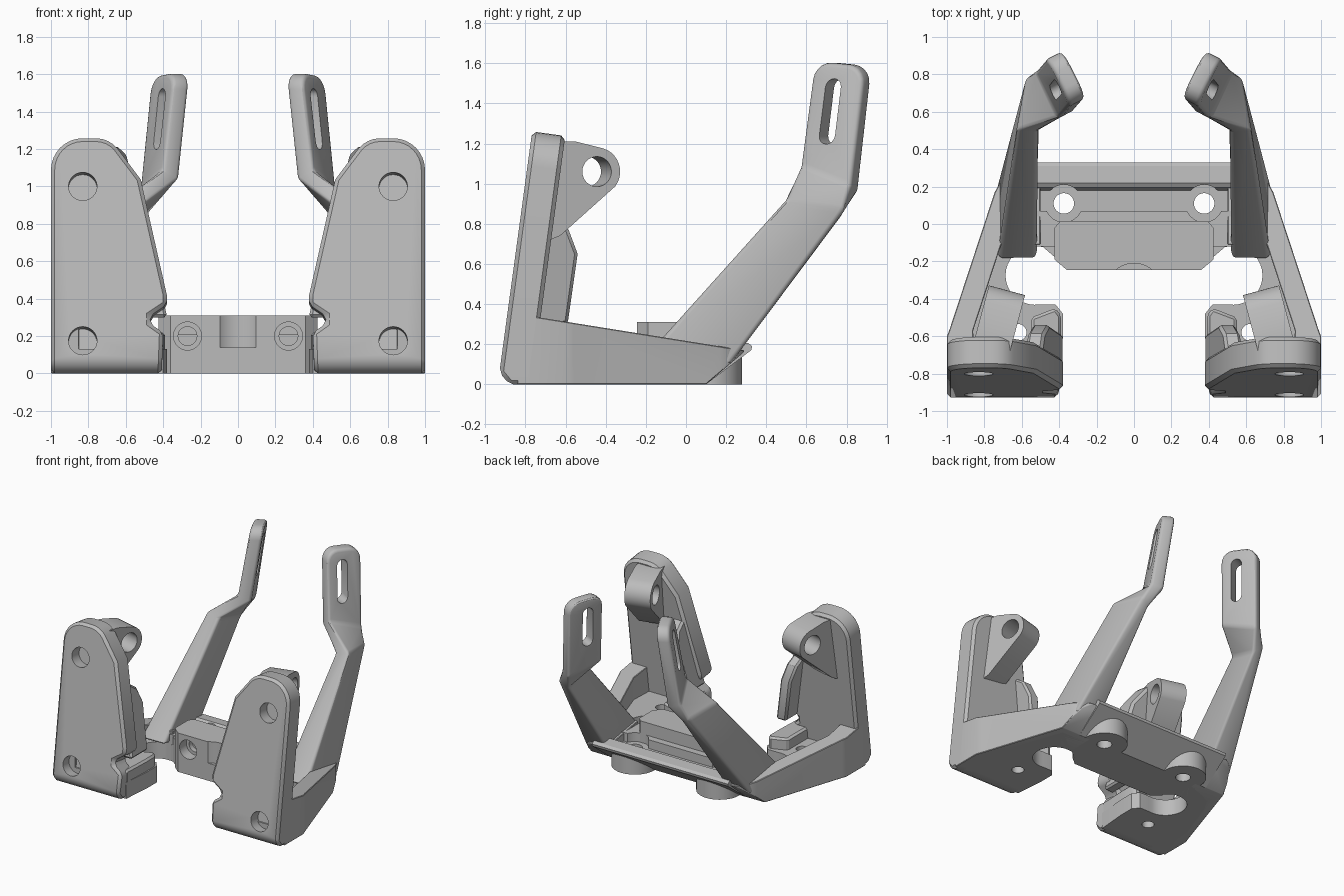
import bpy, bmesh
from math import radians, sin, cos, pi
from mathutils import Vector, Matrix

if "Cube" in bpy.data.objects:
    bpy.data.objects.remove(bpy.data.objects["Cube"])

grey = bpy.data.materials.new("mid grey")
grey.use_nodes = True
grey.diffuse_color = (0.5, 0.5, 0.5, 1)
grey.node_tree.nodes["Principled BSDF"].inputs["Base Color"].default_value = (0.5, 0.5, 0.5, 1)


def arc(cx, cy, r, a0, a1, n=8):
    angles = [radians(a0 + (a1 - a0) * i / n) for i in range(n + 1)]
    return [(cx + r * cos(a), cy + r * sin(a)) for a in angles]


def loft(sections):
    """Closed solid through matching rings of points."""
    bm = bmesh.new()
    rings = [[bm.verts.new(p) for p in s] for s in sections]
    n = len(rings[0])
    bm.faces.new(rings[0])
    bm.faces.new(rings[-1])
    for a, b in zip(rings, rings[1:]):
        for i in range(n):
            j = (i + 1) % n
            bm.faces.new((a[i], a[j], b[j], b[i]))
    bmesh.ops.recalc_face_normals(bm, faces=bm.faces)
    return bm


def prism(pts, lo, hi, place=lambda u, v, t: (u, v, t)):
    return loft([[place(u, v, t) for u, v in pts] for t in (lo, hi)])


def along_x(u, v, t):
    return (t, u, v)


def trim(bm, point, normal):
    """Cut away everything on the normal's side of a plane."""
    geom = bm.verts[:] + bm.edges[:] + bm.faces[:]
    cut = bmesh.ops.bisect_plane(bm, geom=geom, plane_co=point, plane_no=normal, clear_outer=True)
    edges = [e for e in cut["geom_cut"] if isinstance(e, bmesh.types.BMEdge)]
    bmesh.ops.holes_fill(bm, edges=edges)
    bmesh.ops.recalc_face_normals(bm, faces=bm.faces)


def rod(start, end, r):
    """Cylinder between two points."""
    a, b = Vector(start), Vector(end)
    bm = bmesh.new()
    turn = (b - a).to_track_quat("Z", "Y").to_matrix().to_4x4()
    bmesh.ops.create_cone(bm, cap_ends=True, segments=32, radius1=r, radius2=r,
                          depth=(b - a).length, matrix=Matrix.Translation((a + b) / 2) @ turn)
    return bm


def to_object(name, bm):
    mesh = bpy.data.meshes.new(name)
    bm.to_mesh(mesh)
    bm.free()
    obj = bpy.data.objects.new(name, mesh)
    bpy.context.collection.objects.link(obj)
    return obj


def finish(name, bm, bevel=0, segments=1, cuts=(), mirror=True):
    """Bevel, cut, mirror and shade one part."""
    obj = to_object(name, bm)
    obj.data.materials.append(grey)
    bpy.ops.object.select_all(action="DESELECT")
    bpy.context.view_layer.objects.active = obj
    obj.select_set(True)
    if bevel:
        m = obj.modifiers.new("bevel", "BEVEL")
        m.width, m.segments, m.angle_limit = bevel, segments, radians(35)
        bpy.ops.object.modifier_apply(modifier=m.name)
    for cut in cuts:
        cutter = to_object("cutter", cut)
        cutter.hide_render = True
        m = obj.modifiers.new("cut", "BOOLEAN")
        m.operation, m.solver, m.object = "DIFFERENCE", "EXACT", cutter
        bpy.ops.object.modifier_apply(modifier=m.name)
        bpy.data.objects.remove(cutter)
    if mirror:
        m = obj.modifiers.new("mirror", "MIRROR")
        m.use_mirror_merge = False
        bpy.ops.object.modifier_apply(modifier=m.name)
    bpy.ops.object.shade_smooth_by_angle(angle=radians(30))
    return obj


# Leaning front plates with blind screw holes
LEAN, THICK = 0.136, 0.165


def leaning(u, v, t):
    return (u, -0.938 + LEAN * v + t, v - LEAN * t)


outline = [(0.41, -0.05), (0.99, -0.05)] + arc(0.83, 1.09, 0.17, 0, 90)
outline += arc(0.76, 1.11, 0.15, 90, 140, 4)
outline += [(0.52, 1.04), (0.38, 0.42), (0.38, 0.37), (0.47, 0.31), (0.47, 0.27), (0.40, 0.22)]
outline = [(1.0 if u == 0.99 else u, v) for u, v in outline]
plate = prism(outline, 0, THICK, leaning)
trim(plate, (0, 0, 0), (0, 0, -1))
trim(plate, (0, -0.93, 0.06), (0, -0.06, -0.05))
holes = [rod(leaning(0.83, z, -0.1), leaning(0.83, z, 0.09), 0.076) for z in (1.0, 0.175)]
finish("front_plate", plate, 0.022, 1, holes)

# Thickened flange behind the inner edge of each plate
flange = prism([(-0.8, 0.3), (-0.59, 0.3), (-0.54, 0.65), (-0.585, 0.77), (-0.7, 0.85)], 0.40, 0.49,
               lambda u, v, t: (t + 0.21 * (v - 0.4), u, v))
finish("plate_flange", flange, 0.015)

# Pivot lugs on the back of the plates
lug_spin = Matrix.Translation((0.71, -0.47, 1.06)) @ Matrix.Rotation(radians(15), 4, "Z")
profile = arc(0, 0, 0.12, -38, 75, 10) + [(-0.11, 0.15), (-0.2, 0.15), (-0.24, -0.34), (-0.19, -0.32)]
lug = prism(profile, -0.1, 0.1, along_x)
lug.transform(lug_spin)
lug_hole = rod((-0.3, 0, 0), (0.3, 0, 0), 0.075)
lug_hole.transform(lug_spin)
finish("pivot_lug", lug, cuts=[lug_hole])

# Feet and floor around the round cutouts
floor_plan = [(0.40, -0.84), (0.92, -0.84), (0.92, -0.5), (0.72, 0.05), (0.48, 0.05), (0.48, -0.125)]
floor_plan += arc(0.53, -0.275, 0.157, 100, -100, 18) + [(0.42, -0.43), (0.38, -0.48), (0.38, -0.6)]
finish("foot_floor", prism(floor_plan, 0, 0.13), cuts=[rod((0.62, -0.58, -0.1), (0.62, -0.58, 0.3), 0.045)])
foot = prism([(0.40, -0.84), (0.55, -0.84), (0.55, -0.5), (0.42, -0.45), (0.39, -0.49), (0.39, -0.6)], 0, 0.22)
finish("foot_block", foot, 0.015)

# Side walls with a falling top edge and undercut tail
wall_plan = [(0.85, -0.84), (1.0, -0.84), (1.0, -0.6), (0.985, -0.56), (0.745, 0.17), (0.70, 0.25),
             (0.64, 0.29), (0.5, 0.29), (0.5, -0.11), (0.71, -0.11), (0.86, -0.57)]
wall = prism(wall_plan, 0, 0.5)
trim(wall, (0, -0.71, 0.33), (0, 0.16, 1))
trim(wall, (0, 0.1, 0), (0, 0.17, -0.2))
finish("side_wall", wall, 0.012)

# Rear arms rising into slotted tabs
across, facing = Vector((0.45, 0.89, 0)), Vector((0.89, -0.45, 0))


def tab_ring(centre, heights):
    corners = ((-1, -1), (-1, 1), (1, 1), (1, -1))
    ring = [Vector(centre) + across * 0.14 * a + facing * 0.048 * f for a, f in corners]
    for p, h in zip(ring, heights):
        p.z = h
    return ring


base = [(0.52, -0.19, 0.15), (0.73, -0.19, 0.15), (0.73, 0.22, 0.1), (0.52, 0.22, 0.1)]
elbow = [(0.515, 0.49, 0.90), (0.63, 0.50, 0.92), (0.575, 0.79, 0.87), (0.50, 0.76, 0.82)]
arm = loft([base, elbow, tab_ring((0.42, 0.715, 0), (1.04, 1.09, 0.99, 0.96)),
            tab_ring((0.36, 0.785, 0), (1.61, 1.61, 1.585, 1.585))])
top_edges = [e for e in arm.edges if all(v.co.z > 1.5 for v in e.verts)
             and abs((e.verts[0].co - e.verts[1].co).normalized().dot(facing)) > 0.9]
bmesh.ops.bevel(arm, geom=top_edges, offset=0.09, segments=5, profile=0.5, affect="EDGES")
slot_outline = arc(0, 0.12, 0.043, 0, 180) + arc(0, -0.12, 0.043, 180, 360)
rise = Vector((-0.1, 0.12, 1))
slot = prism(slot_outline, -0.2, 0.2,
             lambda u, v, t: Vector((0.387, 0.735, 1.36)) + across * u + rise * v + facing * t)
finish("rear_arm", arm, 0.022, 3, [slot])


# Rear cross bar with screw recesses
def screw_cuts():
    cuts = []
    for x in (-0.375, 0.375):
        cuts += [rod((x, 0.11, -0.1), (x, 0.11, 0.5), 0.055), rod((x, 0.11, 0.139), (x, 0.11, 0.29), 0.1)]
    return cuts


bar_profile = [(-0.12, 0), (0.1, 0), (0.325, 0.17), (0.33, 0.19), (0.31, 0.205), (0.22, 0.215),
               (0.195, 0.2), (0.18, 0.14), (-0.12, 0.14)]
finish("cross_bar", prism(bar_profile, -0.6, 0.6, along_x), cuts=screw_cuts(), mirror=False)
finish("screw_boss", rod((0.375, 0.11, 0), (0.375, 0.11, 0.138), 0.17),
       cuts=[rod((0.375, 0.11, -0.1), (0.375, 0.11, 0.3), 0.055)])

# Step and raised block at the front of the bar
step = prism([(-0.53, -0.12), (0.53, -0.12), (0.53, 0.07), (-0.53, 0.07)], 0.1, 0.21)
finish("bar_step", step, cuts=screw_cuts(), mirror=False)
half = [(0.36, -0.245), (0.425, -0.19), (0.425, -0.02), (0.395, 0.015)]
block = prism(half + [(-x, y) for x, y in reversed(half)], 0, 0.31)
block_cuts = [rod((0, -0.36, 0.14), (0, -0.36, 0.5), 0.15)]
for x in (-0.27, 0.27):
    block_cuts += [rod((x, -0.4, 0.2), (x, -0.16, 0.2), 0.075), rod((x, -0.3, 0.2), (x, -0.08, 0.2), 0.05)]
finish("centre_block", block, cuts=block_cuts, mirror=False)
for side in (-1, 1):
    cheek = prism([(0.35, -0.24), (0.49, -0.12), (0.35, -0.12)], 0, 0.2, lambda u, v, t: (side * u, v, t))
    finish("block_cheek", cheek, mirror=False)
